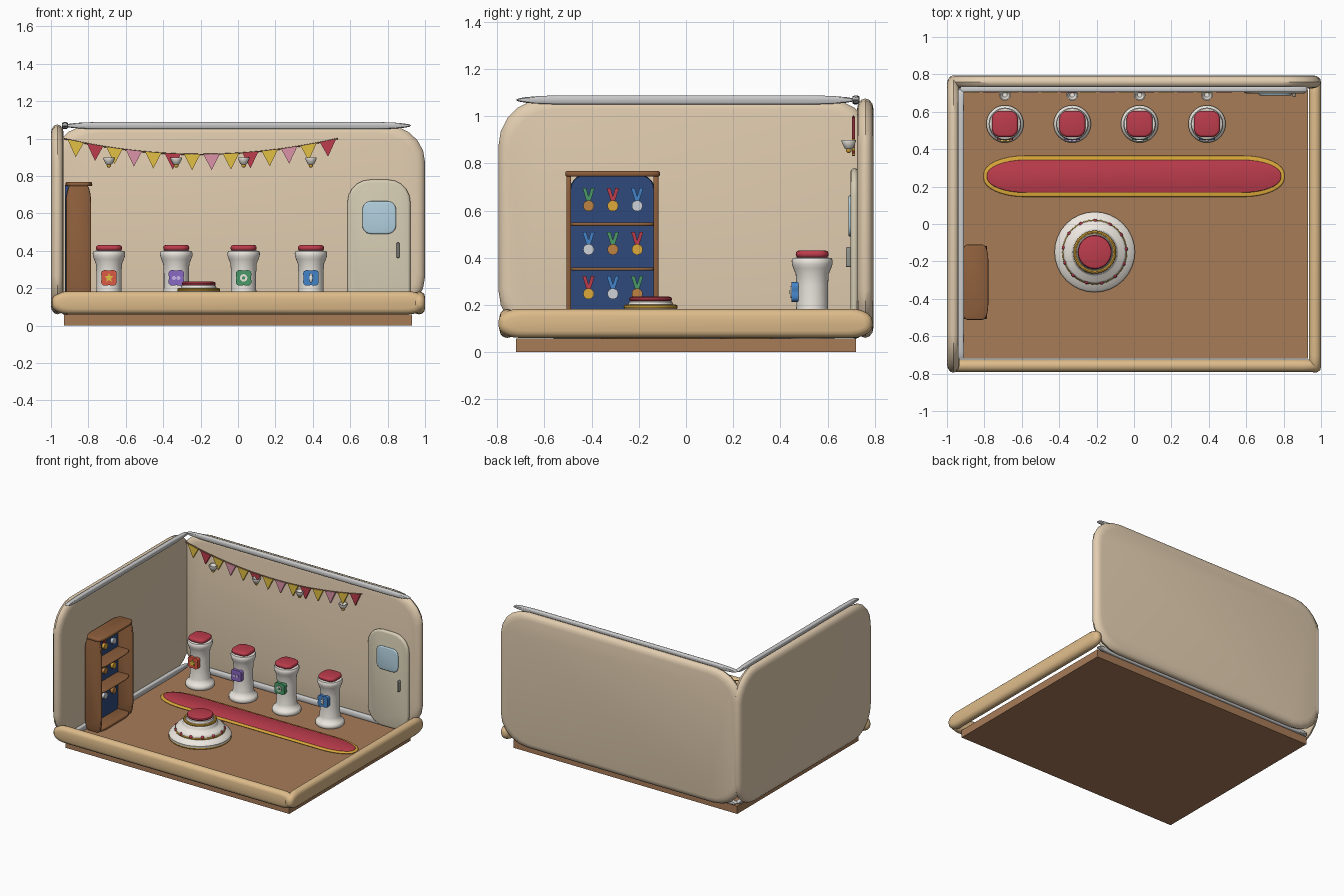
import bpy, bmesh
from math import sin, cos, pi, tau
from mathutils import Vector

if "Cube" in bpy.data.objects:
    bpy.data.objects.remove(bpy.data.objects["Cube"])

def srgb(h):
    c = [int(h[i:i + 2], 16) / 255 for i in (0, 2, 4)]
    return [v / 12.92 if v < .04 else ((v + .055) / 1.055) ** 2.4 for v in c] + [1]

COL = dict(wall='E2CDB0', rail='DDBB8A', wood='A87C58', shelfwood='8E5F3C', white='EDE8E0', trim='E6E6E6',
           red='BC3C4C', gold='DDAA3C', navy='2F4A7C', door='D6CDB4', glass='B2D0DE', metal='96968F',
           pink='DB92A8', yellow='E2C044', orange='DC5A44', purple='8A68C4', green='4A9A68',
           blue='4484C8', silver='CDD2D8', bronze='BE8244', lilac='C8B4E8')
MATS = {}
for k, h in COL.items():
    MATS[k] = bpy.data.materials.new(k)
    MATS[k].diffuse_color = srgb(h)

def finish(name, bm, col):
    bmesh.ops.recalc_face_normals(bm, faces=bm.faces)
    me = bpy.data.meshes.new(name)
    bm.to_mesh(me)
    bm.free()
    me.materials.append(MATS[col])
    ob = bpy.data.objects.new(name, me)
    bpy.context.collection.objects.link(ob)
    return ob

def place(axis, u, v, w):
    return {'x': (w, u, v), 'y': (u, w, v), 'z': (u, v, w)}[axis]

def loft(name, col, axis, rings):
    """Skin a stack of closed outlines: rings = [(points, height)]."""
    bm = bmesh.new()
    vs = [[bm.verts.new(place(axis, u, v, w)) for u, v in pts] for pts, w in rings]
    n = len(vs[0])
    for a, b in zip(vs, vs[1:]):
        for i in range(n):
            bm.faces.new((a[i], a[(i + 1) % n], b[(i + 1) % n], b[i]))
    bm.faces.new(vs[0])
    bm.faces.new(vs[-1])
    return finish(name, bm, col)

def pad(name, col, lo, hi, axis, rx, ry=None, edge=.01, seg=5):
    """Rounded slab between two corners, thin along axis, with pillowed edges."""
    ry = ry or rx
    iw = 'xyz'.index(axis)
    iu, iv = [i for i in range(3) if i != iw]
    cu, cv, cw = [(lo[i] + hi[i]) / 2 for i in (iu, iv, iw)]
    hu, hv, t = [(hi[i] - lo[i]) / 2 for i in (iu, iv, iw)]
    rx, ry = min(rx, hu * .99), min(ry, hv * .99)
    rings = []
    for k in range(7):
        a = pi * k / 6 - pi / 2
        d = edge * (1 - cos(a))
        fu, fv = (hu - d) / hu, (hv - d) / hv
        pts = []
        for q, (su, sv) in enumerate(((1, 1), (-1, 1), (-1, -1), (1, -1))):
            for s in range(seg + 1):
                b = (q + s / seg) * pi / 2
                pts.append((cu + fu * (su * (hu - rx) + rx * cos(b)),
                            cv + fv * (sv * (hv - ry) + ry * sin(b))))
        rings.append((pts, cw + t * sin(a)))
    return loft(name, col, axis, rings)

def lathe(name, col, x, y, profile, n=32):
    return loft(name, col, 'z', [([(x + r * cos(tau * i / n), y + r * sin(tau * i / n))
                                   for i in range(n)], z) for r, z in profile])

def prism(name, col, axis, pts, w0, w1):
    return loft(name, col, axis, [(pts, w0), (pts, w1)])

def polar(cu, cv, n, f):
    return [(cu + f(i) * sin(tau * i / n), cv + f(i) * cos(tau * i / n)) for i in range(n)]

def ball(name, col, c, r):
    bm = bmesh.new()
    bmesh.ops.create_uvsphere(bm, u_segments=12, v_segments=8, radius=r)
    bmesh.ops.translate(bm, verts=bm.verts, vec=c)
    return finish(name, bm, col)

def ring(name, col, x, y, z, R, r):
    prof = [(R + r * cos(tau * i / 8), z + r * sin(tau * i / 8)) for i in range(9)]
    return lathe(name, col, x, y, prof)

# Shell: floor, two tall walls, two low rails
prism('floor', 'wood', 'z', [(-.93, -.72), (.93, -.72), (.93, .72), (-.93, .72)], 0, .058)
pad('back_wall', 'wall', (-.995, .725, .06), (1, .795, 1.075), 'y', .22, .2, .045)
pad('left_wall', 'wall', (-1, -.795, .06), (-.932, .795, 1.075), 'x', .2, .2, .045)
pad('front_rail', 'rail', (-.995, -.79, .06), (1, -.725, .183), 'y', .09, .05, .03)
pad('right_rail', 'rail', (.935, -.795, .06), (1, .79, .183), 'x', .09, .05, .03)

# Cornice and skirting
for nm, z0, z1 in (('cornice', 1.05, 1.088), ('skirting', .058, .1)):
    pad('back_' + nm, 'trim', (-.93, .705, z0), (.925, .735, z1), 'y', .2, .018, .006)
    pad('left_' + nm, 'trim', (-.94, -.72, z0), (-.91, .72, z1), 'x', .2, .018, .006)

# Door
pad('door', 'door', (.585, .698, .06), (.922, .73, .78), 'y', .12, .12, .015)
pad('door_window', 'glass', (.665, .688, .49), (.845, .704, .665), 'y', .045, .045, .008)
pad('door_handle', 'metal', (.848, .678, .36), (.864, .7, .445), 'y', .008, .008, .003)

# Carpet
pad('carpet_border', 'gold', (-.805, .145, .056), (.805, .365, .07), 'z', .22, .1, .008, 8)
pad('carpet', 'red', (-.787, .167, .06), (.787, .343, .077), 'z', .21, .082, .006, 8)

# Round podium with beads
px, py = -.21, -.15
lathe('podium', 'white', px, py, [(.2, .058), (.213, .068), (.215, .085), (.205, .1), (.178, .108),
      (.17, .115), (.168, .135), (.158, .147), (.128, .155), (.12, .165), (.118, .178), (.108, .19),
      (.096, .198), (.092, .213), (.085, .217)])
for i, (R, z) in enumerate(((.206, .066), (.165, .118), (.106, .192))):
    ring(f'podium_gold_ring_{i}', 'gold', px, py, z, R, .009)
for i in range(13):
    a = tau * i / 13 + .1
    ball(f'podium_bead_{i}', 'red', (px + .166 * cos(a), py + .166 * sin(a), .128), .012)
lathe('podium_cushion', 'red', px, py, [(.08, .212), (.089, .218), (.091, .225), (.087, .232), (.075, .236)])

# Four pedestals with cushions, emblems and wall lamps
py = .535
for i, (x, col) in enumerate(zip((-.69, -.33, .03, .39), ('orange', 'purple', 'green', 'blue'))):
    lathe(f'pedestal_{i}', 'white', x, py, [(.095, .058), (.1, .065), (.1, .08), (.092, .092), (.078, .102),
          (.071, .125), (.067, .2), (.067, .28), (.07, .33), (.08, .355), (.086, .372), (.087, .388), (.082, .398), (.06, .402)])
    pad(f'pedestal_cushion_{i}', 'red', (x - .07, py - .07, .4), (x + .07, py + .07, .43), 'z', .045, .045, .012)
    prism(f'emblem_{i}', col, 'y', polar(x, .255, 40, lambda k: .045 - .006 * cos(tau * k / 10)), .448, .478)
    if i == 0:
        prism('emblem_star', 'yellow', 'y', polar(x, .255, 10, lambda k: (.026, .012)[k % 2]), .441, .45)
    elif i == 1:
        for s in (-1, 1):
            prism(f'emblem_lobe_{s}', 'lilac', 'y', polar(x + .012 * s, .255, 16, lambda k: .011), .441, .45)
    elif i == 2:
        prism('emblem_disc', 'white', 'y', polar(x, .255, 20, lambda k: .02), .442, .45)
        prism('emblem_disc_centre', 'green', 'y', polar(x, .255, 16, lambda k: .009), .438, .45)
    else:
        pad('emblem_drop', 'white', (x - .009, .44, .23), (x + .009, .45, .28), 'y', .009, .025, .003)
    lathe(f'lamp_cup_{i}', 'white', x, .69, [(.014, .862), (.018, .864), (.031, .893), (.03, .899), (.025, .899), (.012, .874)], 20)
    ball(f'lamp_knob_{i}', 'gold', (x, .69, .856), .012)

# Bunting
def sag(x):
    return .915 + .085 * ((x + .2) / .735) ** 2

cu = bpy.data.curves.new('bunting_cord', 'CURVE')
cu.dimensions = '3D'
cu.bevel_depth = .004
cu.bevel_resolution = 1
sp = cu.splines.new('POLY')
sp.points.add(28)
for i, p in enumerate(sp.points):
    x = -.93 + 1.465 * i / 28
    p.co = (x, .71, sag(x), 1)
cu.materials.append(MATS['wood'])
bpy.context.collection.objects.link(bpy.data.objects.new('bunting_cord', cu))
for i in range(14):
    x = -.868 + .1038 * i
    prism(f'bunting_flag_{i}', ('yellow', 'red', 'yellow', 'pink')[i % 4], 'y',
          [(x - .043, sag(x - .043)), (x + .043, sag(x + .043)), (x, sag(x) - .085)], .703, .717)

# Display cabinet
pad('cabinet_back', 'navy', (-.925, -.49, .06), (-.9, -.135, .752), 'x', .06, .06, .003)
for s, y in (('front', -.507), ('rear', -.137)):
    pad(f'cabinet_{s}_side', 'shelfwood', (-.92, y, .06), (-.785, y + .02, .755), 'y', .03, .1, .004)
for i, z in enumerate((.06, .345, .535, .745)):
    e = .012 if i == 3 else -.012
    pad(f'cabinet_shelf_{i}', 'shelfwood', (-.922, -.5 - e, z), (-.785 + e / 2, -.122 + e, z + (.022 if i in (0, 3) else .014)),
        'z', .03, .08, .005)

# Medals
rib, disc = ('green', 'red', 'blue'), ('bronze', 'gold', 'silver')
for r, z in enumerate((.62, .435, .247)):
    for c, y in enumerate((-.413, -.31, -.207)):
        k = (c - r) % 3
        for s in (-1, 1):
            prism(f'ribbon_{r}{c}{s}', rib[k], 'x', [(y - .007, z + .015), (y + .007, z + .015),
                  (y + s * .018 + .008, z + .075), (y + s * .018 - .008, z + .075)], -.903, -.888 + s * .001)
        prism(f'medal_{r}{c}', disc[k], 'x', polar(y, z, 20, lambda q: .023), -.903, -.88)

# Smooth shading with sharp edges kept
for ob in bpy.context.scene.objects:
    ob.select_set(ob.type == 'MESH')
bpy.context.view_layer.objects.active = bpy.data.objects['floor']
bpy.ops.object.shade_smooth_by_angle(angle=.7)

for m in bpy.data.materials:
    if m.users and not m.is_grease_pencil:
        m.use_nodes = True
        m.node_tree.nodes["Principled BSDF"].inputs["Base Color"].default_value = m.diffuse_color
